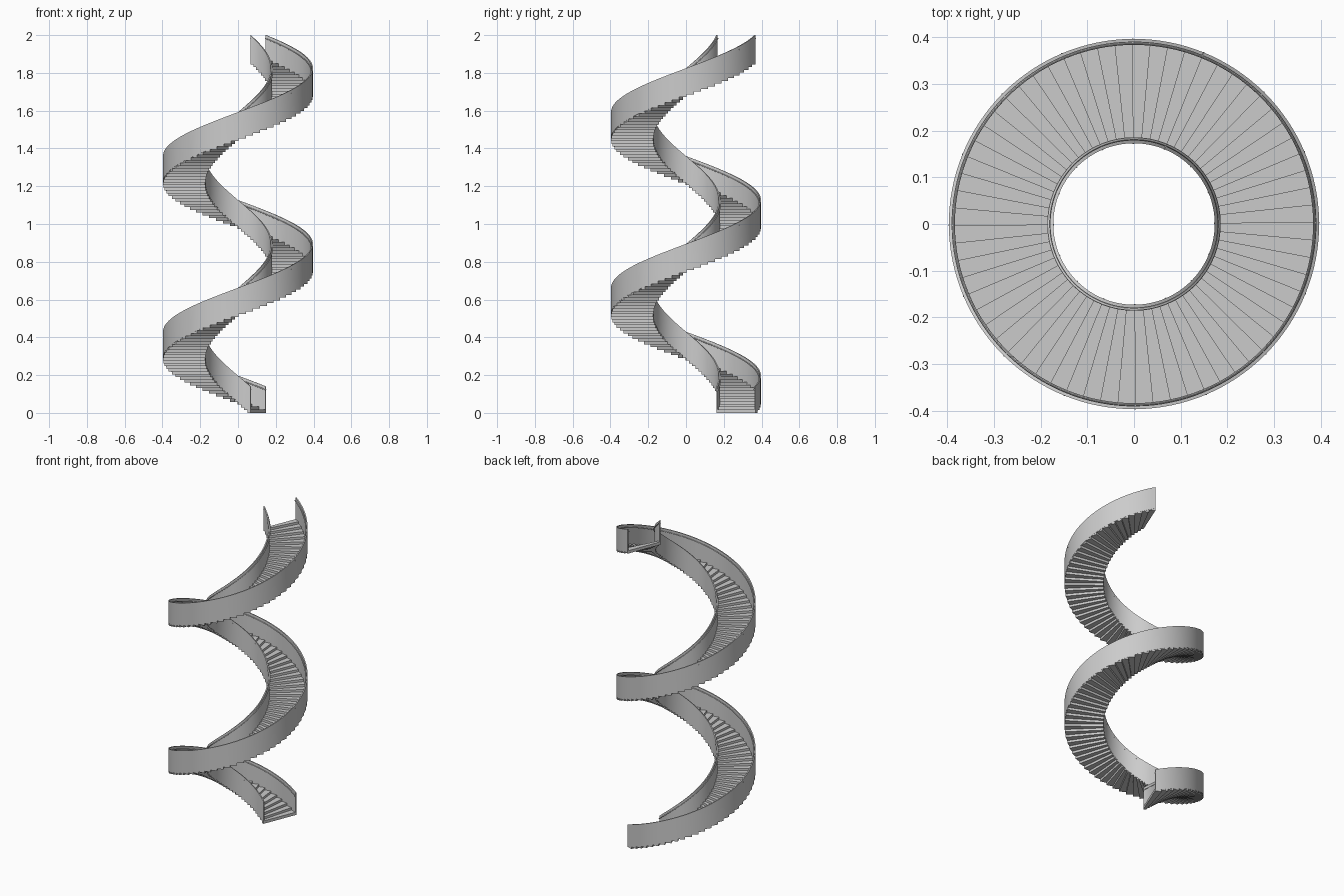
import bpy, bmesh
from math import radians, cos, sin, pi

if "Cube" in bpy.data.objects:
    bpy.data.objects.remove(bpy.data.objects["Cube"])

START = radians(67.9)      # angle of the bottom step
PER_TURN, STEPS = 64, 128  # two full turns
DA = 2 * pi / PER_TURN
RISE = 1.86 / STEPS
WALL = 0.14                # side wall height
R_IN, R_OUT, THICK = 0.173, 0.397, 0.007


def point(r, a, z):
    return (r * cos(a), r * sin(a), z)


def loft(bm, rings):
    """Skin a list of closed sections and cap both ends."""
    vs = [[bm.verts.new(p) for p in ring] for ring in rings]
    n = len(vs[0])
    for a, b in zip(vs, vs[1:]):
        for i in range(n):
            j = (i + 1) % n
            bm.faces.new((a[i], a[j], b[j], b[i]))
    bm.faces.new(vs[0][::-1])
    bm.faces.new(vs[-1])


def finish(name, bm, smooth=False):
    bmesh.ops.recalc_face_normals(bm, faces=bm.faces)
    me = bpy.data.meshes.new(name)
    bm.to_mesh(me)
    bm.free()
    ob = bpy.data.objects.new(name, me)
    bpy.context.collection.objects.link(ob)
    if smooth:
        bpy.context.view_layer.objects.active = ob
        ob.select_set(True)
        bpy.ops.object.shade_smooth_by_angle(angle=radians(40))
        ob.select_set(False)


def helix(name, section, sub=2):
    """Sweep an (r, z) section up the spiral."""
    bm = bmesh.new()
    rings = []
    for k in range(STEPS * sub + 1):
        t = k / sub
        rings.append([point(r, START + t * DA, z + t * RISE) for r, z in section])
    loft(bm, rings)
    finish(name, bm, True)


def rect(r0, r1, z0, z1):
    return [(r0, z0), (r1, z0), (r1, z1), (r0, z1)]


def circle(r, z, rad, n=8):
    return [(r + rad * cos(2 * pi * i / n), z + rad * sin(2 * pi * i / n)) for i in range(n)]


# wedge treads
bm = bmesh.new()
for i in range(STEPS):
    sec = rect(R_IN + 0.001, R_OUT - 0.001, i * RISE, i * RISE + 0.018)
    loft(bm, [[point(r, START + (i + f) * DA, z) for r, z in sec] for f in (0, 0.5, 1)])
finish("treads", bm)

# side walls
helix("inner_wall", rect(R_IN, R_IN + THICK, 0, WALL))
helix("outer_wall", rect(R_OUT - THICK, R_OUT, 0, WALL))

# handrails along the inside of each wall
RAIL_Z = WALL - 0.018
helix("inner_handrail", circle(0.183, RAIL_Z, 0.003))
helix("outer_handrail", circle(0.387, RAIL_Z, 0.003))

# rail brackets, one every four treads
for name, r0, r1 in (("inner_brackets", 0.172, 0.183), ("outer_brackets", 0.387, 0.398)):
    bm = bmesh.new()
    for i in range(0, STEPS + 1, 4):
        z = RAIL_Z + i * RISE
        a, w = START + i * DA, 0.0015
        sec = rect(r0, r1, z - 0.0015, z + 0.0015)
        loft(bm, [[point(r, a + s * w / r, h) for r, h in sec] for s in (-1, 1)])
    finish(name, bm)
